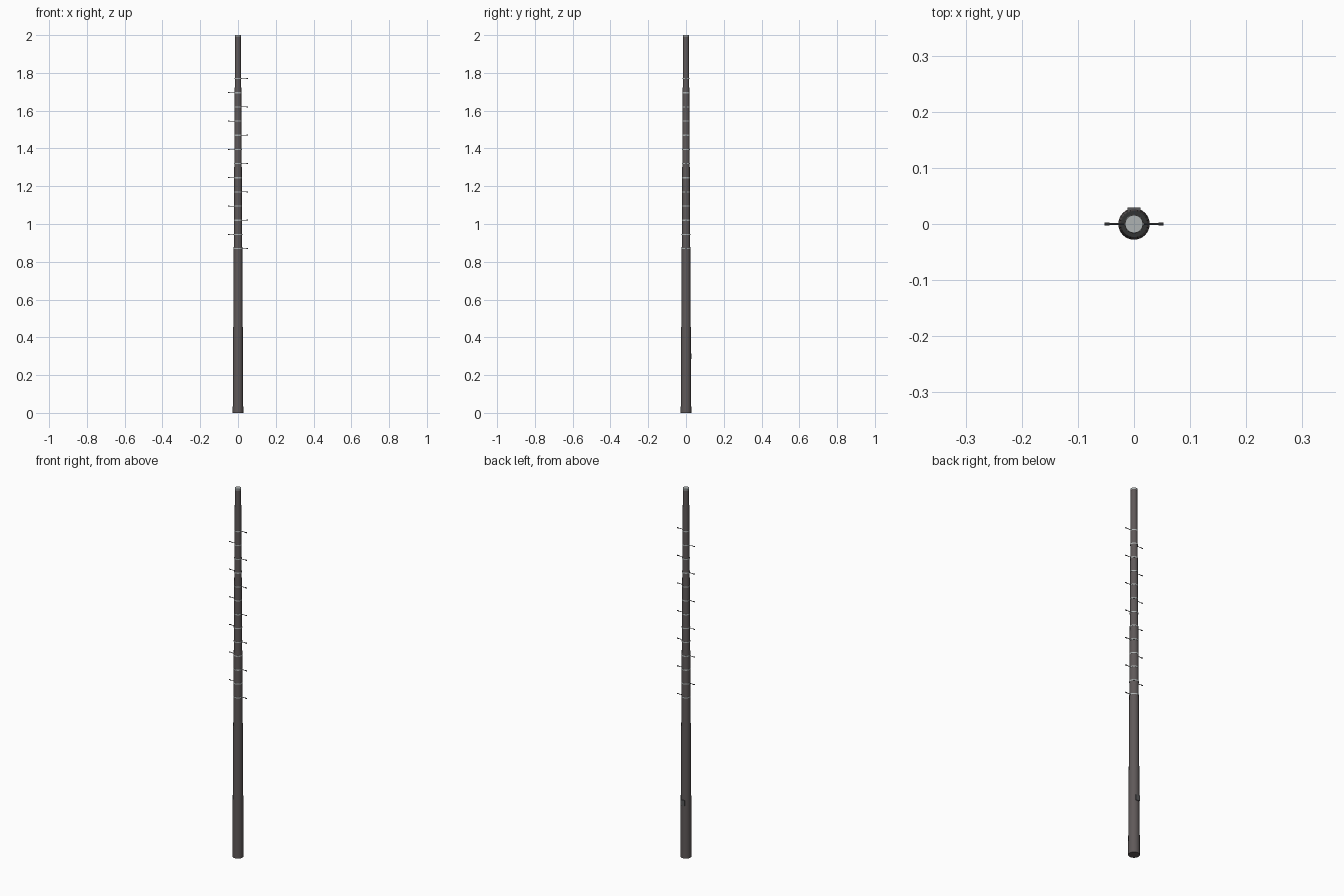
import bpy, math

if "Cube" in bpy.data.objects:
    bpy.data.objects.remove(bpy.data.objects["Cube"])

def mat(name, rgb):
    m = bpy.data.materials.new(name)
    m.diffuse_color = (*rgb, 1)
    m.use_nodes = True
    m.node_tree.nodes["Principled BSDF"].inputs["Base Color"].default_value = m.diffuse_color
    return m

WOOD = mat("dark weathered wood", (0.115, 0.100, 0.100))
STEEL = mat("galvanised steel", (0.42, 0.45, 0.45))
DARK = mat("dark steel", (0.10, 0.10, 0.105))

R0, R1, H = 0.028, 0.0155, 2.0

def pole_radius(z):
    return R0 + (R1 - R0) * z / H

def finish(name, material, smooth=True):
    o = bpy.context.object
    o.name = name
    o.data.materials.append(material)
    if smooth:
        bpy.ops.object.shade_smooth_by_angle(angle=math.radians(40))
    return o

def rod_x(name, x0, x1, z, r, material):
    bpy.ops.mesh.primitive_cylinder_add(vertices=8, radius=r, depth=abs(x1 - x0),
        location=((x0 + x1) / 2, 0, z), rotation=(0, math.pi / 2, 0))
    return finish(name, material)

# tapered pole
bpy.ops.mesh.primitive_cone_add(vertices=24, radius1=R0, radius2=R1, depth=H - 0.004,
                                location=(0, 0, (H - 0.004) / 2))
finish("pole", WOOD)

# metal cap on top
bpy.ops.mesh.primitive_cylinder_add(vertices=24, radius=R1 + 0.0005, depth=0.008,
                                    location=(0, 0, H - 0.004))
finish("top_cap", STEEL)

# climbing steps on alternating sides, each held by a band
for i in range(13):
    z = 0.87 + 0.075 * i
    s = 1 if i % 2 == 0 else -1
    r = pole_radius(z)
    bpy.ops.mesh.primitive_cylinder_add(vertices=24, radius=r + 0.0008, depth=0.006,
                                        location=(0, 0, z))
    finish(f"band_{i + 1}", STEEL)
    rod_x(f"step_rod_{i + 1}", s * (r - 0.004), s * 0.046, z, 0.0015, DARK)
    rod_x(f"step_end_{i + 1}", s * 0.044, s * 0.053, z, 0.0026, DARK)

# small plate fixed low on the back
bpy.ops.mesh.primitive_cube_add(size=1, location=(0, 0.0268, 0.3))
bpy.context.object.scale = (0.023, 0.005, 0.03)
finish("back_plate", DARK, False)
